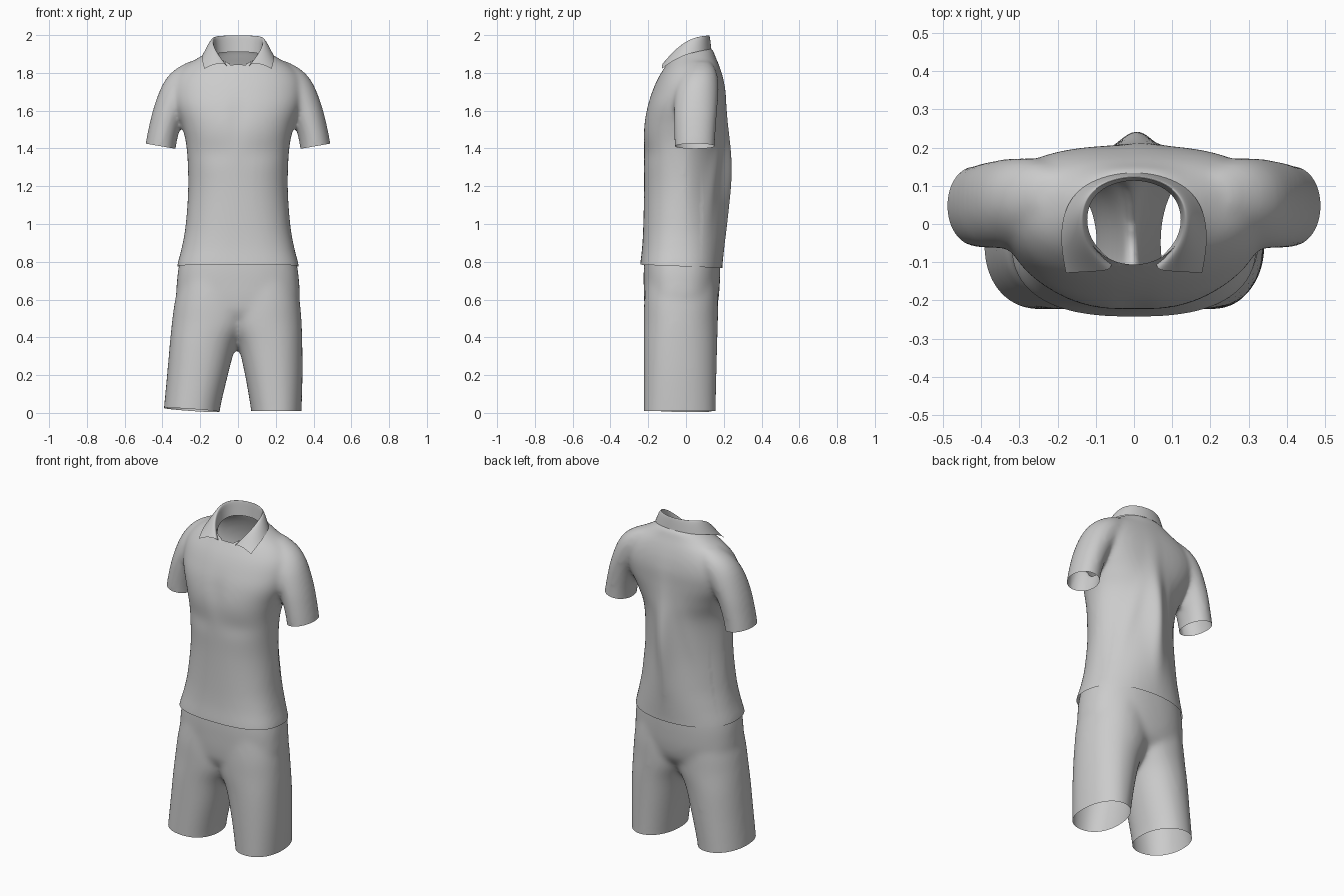
import bpy, bmesh, math
from mathutils import Vector

cube = bpy.data.objects.get("Cube")
if cube:
    bpy.data.objects.remove(cube)

fabric = bpy.data.materials.new("grey fabric")
fabric.use_nodes = True
GREY = (0.6, 0.6, 0.6, 1)
fabric.diffuse_color = GREY
fabric.node_tree.nodes["Principled BSDF"].inputs["Base Color"].default_value = GREY


def finish(name, bm):
    mesh = bpy.data.meshes.new(name)
    bm.to_mesh(mesh)
    bm.free()
    mesh.materials.append(fabric)
    mesh.shade_smooth()
    obj = bpy.data.objects.new(name, mesh)
    bpy.context.collection.objects.link(obj)
    return obj


def soften(rows, steps=5):
    """Fill in rows along a smooth curve through the given ones."""
    out = []
    for i in range(len(rows) - 1):
        quad = [rows[max(i - 1, 0)], rows[i], rows[i + 1], rows[min(i + 2, len(rows) - 1)]]
        for k in range(steps):
            t = k / steps
            out.append([b + t * ((c - a) + t * ((2 * a - 5 * b + 4 * c - d) + t * (3 * b - a - 3 * c + d))) / 2
                        for a, b, c, d in zip(*quad)])
    return out + [rows[-1]]


def loft(bm, rows, sides=48):
    """Closed body from rows of (z, x min, x max, y front, y widest, y back,
    front squareness, back squareness)."""
    rings = []
    for z, x0, x1, front, mid, back, square_f, square_b in soften(rows):
        ring = []
        for i in range(sides):
            a = math.tau * i / sides
            c, s = math.cos(a), math.sin(a)
            n = 2 / (square_b if s > 0 else square_f)
            px = math.copysign(abs(c) ** n, c)
            y = mid + abs(s) ** n * ((back - mid) if s > 0 else (front - mid))
            ring.append(bm.verts.new(((x0 + x1) / 2 + px * (x1 - x0) / 2, y, z)))
        rings.append(ring)
    for a, b in zip(rings, rings[1:]):
        for i in range(sides):
            j = (i + 1) % sides
            bm.faces.new((a[i], a[j], b[j], b[i]))
    bm.faces.new(rings[0][::-1])
    bm.faces.new(rings[-1])


def fuse(bm, smoothing):
    """Merge overlapping bodies into one soft skin."""
    bmesh.ops.recalc_face_normals(bm, faces=bm.faces)
    obj = finish("fuse_helper", bm)
    remesh = obj.modifiers.new("Remesh", 'REMESH')
    remesh.mode = 'VOXEL'
    remesh.voxel_size = 0.012
    smooth = obj.modifiers.new("Smooth", 'SMOOTH')
    smooth.iterations = smoothing
    graph = bpy.context.evaluated_depsgraph_get()
    mesh = bpy.data.meshes.new_from_object(obj.evaluated_get(graph))
    out = bmesh.new()
    out.from_mesh(mesh)
    bpy.data.objects.remove(obj)
    bpy.data.meshes.remove(mesh)
    return out


def cut(bm, point, normal, where=lambda c: True):
    """Open the skin at a plane, dropping what lies along the normal."""
    faces = [f for f in bm.faces if where(f.calc_center_median())]
    geom = set(faces)
    for f in faces:
        geom.update(f.verts)
        geom.update(f.edges)
    bmesh.ops.bisect_plane(bm, geom=list(geom), plane_co=point, plane_no=normal, clear_outer=True)


def bump(v, centre, width):
    return math.exp(-((v - centre) / width) ** 2)


# Shirt: torso and two sleeves
bm = bmesh.new()
torso = [(0.72, 0.326, -0.245, -0.04, 0.19, 2.6, 2.3), (0.78, 0.322, -0.243, -0.04, 0.192, 2.6, 2.2),
         (0.88, 0.297, -0.232, -0.03, 0.2, 2.5, 2), (1.0, 0.277, -0.226, -0.02, 0.208, 2.4, 1.75),
         (1.2, 0.264, -0.222, -0.01, 0.21, 2.3, 1.55), (1.4, 0.272, -0.224, -0.01, 0.208, 2.4, 1.65),
         (1.52, 0.298, -0.224, 0, 0.205, 2.4, 2.1), (1.62, 0.335, -0.206, 0.02, 0.205, 2.4, 2.5),
         (1.7, 0.35, -0.18, 0.04, 0.205, 2.3, 2.6), (1.77, 0.34, -0.149, 0.06, 0.195, 2.3, 2.5),
         (1.83, 0.29, -0.113, 0.06, 0.178, 2.3, 2.4), (1.88, 0.21, -0.08, 0.05, 0.158, 2.3, 2.3),
         (1.925, 0.138, -0.05, 0.04, 0.138, 2.3, 2.3), (1.95, 0.08, 0, 0.04, 0.09, 2.3, 2.3)]
loft(bm, [(z, -w, w, *rest) for z, w, *rest in torso])
sleeve = [(1.35, 0.335, 0.5, -0.06, 0.152), (1.42, 0.327, 0.49, -0.06, 0.153),
          (1.5, 0.308, 0.475, -0.062, 0.157), (1.6, 0.27, 0.451, -0.064, 0.165),
          (1.7, 0.2, 0.417, -0.06, 0.172), (1.77, 0.15, 0.38, -0.04, 0.17),
          (1.82, 0.14, 0.33, -0.01, 0.155), (1.86, 0.13, 0.26, 0.02, 0.13)]
for side in (1, -1):
    loft(bm, [(z, *sorted((side * a, side * b)), f, (f + b2) / 2, b2, 2, 2.1)
              for z, a, b, f, b2 in sleeve])
bm = fuse(bm, 12)

# Soft folds: hanging ridge down the back, drapes beside it, chest hollows
for v in bm.verts:
    x, y, z = v.co
    if y > 0.08:
        v.co.y += 0.034 * bump(x, 0.01 + 0.03 * (z - 1.3), 0.055) * bump(z, 1.3, 0.28)
        drape = abs(x) - 0.13 - 0.25 * (1.35 - z)
        v.co.y += 0.008 * bump(drape, 0, 0.04) * bump(z, 1.2, 0.25)
    elif y < -0.08:
        v.co.y += 0.006 * bump(x, 0, 0.05) * bump(z, 1.56, 0.1)
        v.co.y += 0.006 * bump(z, 1.38, 0.06) * bump(abs(x), 0.14, 0.12)

# Open hem, cuffs and neck
cut(bm, (0, 0, 0.775), (0, -0.04, -1))
for side in (1, -1):
    cut(bm, (side * 0.41, 0, 1.412), (side * 0.17, 0, -0.98),
        lambda c: c.x * side > 0.3 and 1.25 < c.z < 1.6)
NECK = Vector((0, 0.013))
RX, RY = 0.133, 0.119


def neck_radius(p):
    return math.hypot((p.x - NECK.x) / RX, (p.y - NECK.y) / RY)


hole = [f for f in bm.faces if f.calc_center_median().z > 1.75
        and neck_radius(f.calc_center_median()) < 1]
bmesh.ops.delete(bm, geom=hole, context='FACES')
for v in bm.verts:
    if v.is_boundary and v.co.z > 1.75:
        r = neck_radius(v.co)
        v.co.x = NECK.x + (v.co.x - NECK.x) / r
        v.co.y = NECK.y + (v.co.y - NECK.y) / r
finish("shirt", bm)

# Collar: stand, fold and turned-down flap, mirrored across x
stand = [(0.055, -0.1, 1.83), (0.112, -0.05, 1.86), (0.13, 0.02, 1.89), (0.1, 0.092, 1.91), (0, 0.124, 1.91)]
fold = [(0.066, -0.122, 1.85), (0.119, -0.062, 1.93), (0.138, 0.02, 1.995), (0.112, 0.097, 2.01), (0, 0.134, 2.01)]
flap = [(0.178, -0.128, 1.822), (0.192, -0.06, 1.872), (0.189, 0.03, 1.908), (0.137, 0.11, 1.922), (0, 0.146, 1.93)]
bm = bmesh.new()


def collar_row(half):
    pts = half + [(-x, y, z) for x, y, z in half[-2::-1]]
    return [bm.verts.new(p) for p in pts]


def between(a, b, lift):
    return [tuple((Vector(p) + Vector(q)) / 2 + Vector((0, 0, lift))) for p, q in zip(a, b)]


rows = [collar_row(h) for h in (stand, between(stand, fold, 0), fold,
                                between(fold, flap, 0.014), flap)]
for a, b in zip(rows, rows[1:]):
    for i in range(len(a) - 1):
        bm.faces.new((a[i], a[i + 1], b[i + 1], b[i]))
bmesh.ops.recalc_face_normals(bm, faces=bm.faces)
collar = finish("collar", bm)
sub = collar.modifiers.new("Subdivision", 'SUBSURF')
sub.levels = sub.render_levels = 3
sub.boundary_smooth = 'PRESERVE_CORNERS'

# Shorts: hips and two legs that sink into them
bm = bmesh.new()
hips = [(0.42, 0.05, -0.1, 0.05), (0.47, 0.16, -0.17, 0.11), (0.53, 0.28, -0.212, 0.155),
        (0.6, 0.324, -0.222, 0.172), (0.68, 0.325, -0.224, 0.179), (0.78, 0.313, -0.223, 0.182),
        (0.95, 0.268, -0.21, 0.18)]
loft(bm, [(z, -w, w, f, -0.04, b, 2.5, 2.3) for z, w, f, b in hips])
# Each row: z, inner x, outer x, how far front and back pull in
left_leg = [(-0.06, 0.075, 0.333, 0), (0.02, 0.068, 0.337, 0), (0.2, 0.037, 0.342, 0),
            (0.36, -0.002, 0.341, 0), (0.48, -0.06, 0.337, 0), (0.6, -0.07, 0.326, 0.003),
            (0.76, -0.06, 0.295, 0.018)]
right_leg = [(-0.06, 0.1, 0.4, 0), (0.02, 0.095, 0.393, 0), (0.2, 0.053, 0.376, 0),
             (0.36, 0.008, 0.362, 0), (0.48, -0.06, 0.35, 0), (0.6, -0.07, 0.333, 0.003),
             (0.76, -0.06, 0.295, 0.018)]
for side, leg, back in ((1, left_leg, 0.157), (-1, right_leg, 0.138)):
    loft(bm, [(z, *sorted((side * a, side * b)), -0.224 + p, -0.05, back + 0.025 * max(z, 0) - p, 2.2, 2.1)
              for z, a, b, p in leg])
bm = fuse(bm, 25)

# Open waist and leg ends
cut(bm, (0, 0, 0.9), (0, 0, 1))
cut(bm, (0.2, 0, 0.01), (0, 0, -1), lambda c: c.x > 0 and c.z < 0.2)
cut(bm, (-0.245, 0, 0.014), (-0.07, -0.03, -1), lambda c: c.x < 0 and c.z < 0.2)
finish("shorts", bm)
